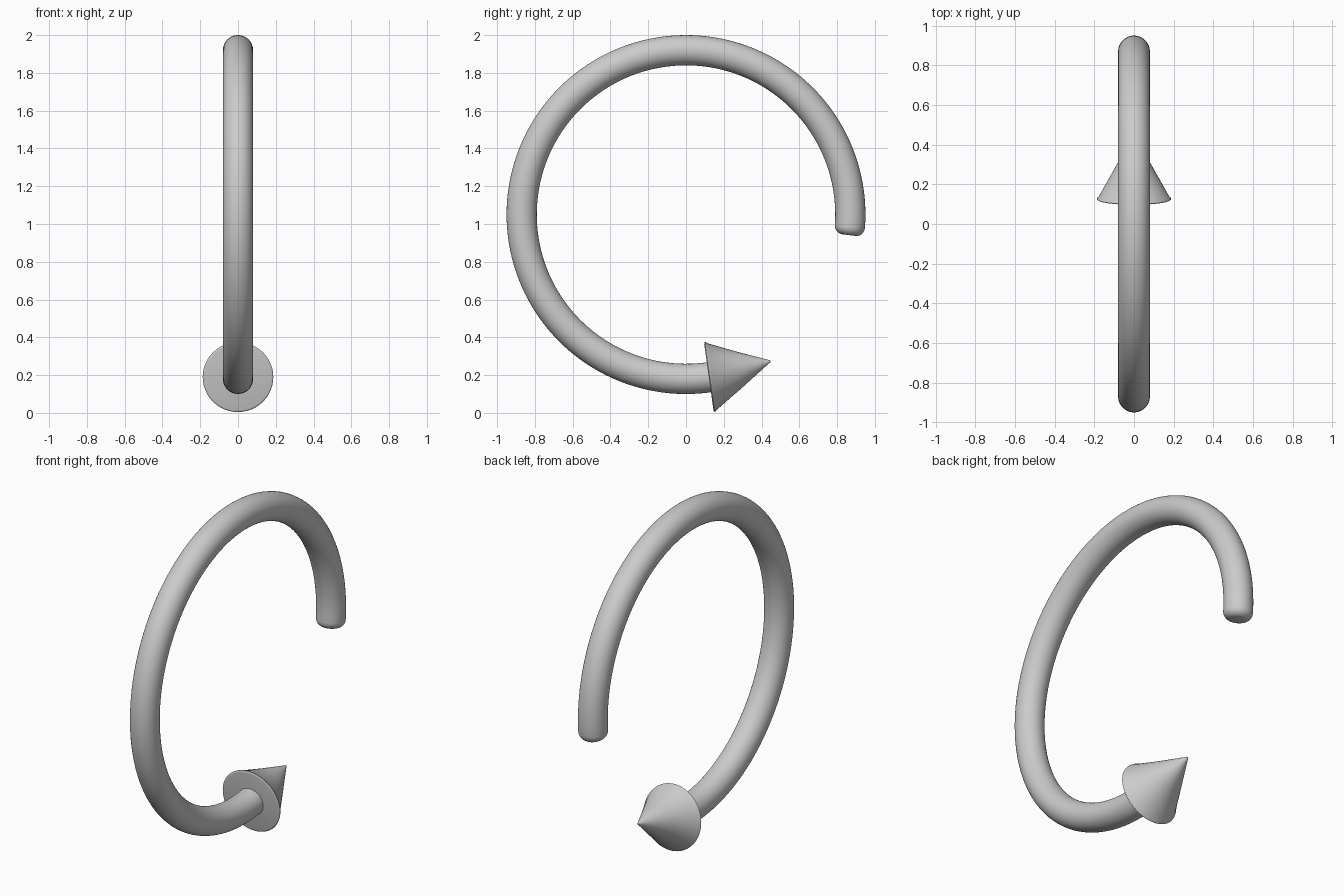
import bpy, bmesh
from math import sin, cos, pi, radians
from mathutils import Vector

if "Cube" in bpy.data.objects:
    bpy.data.objects.remove(bpy.data.objects["Cube"])

R, T, CZ = 0.87, 0.08, 1.05   # ring radius, tube radius, ring centre height
SIDES = 48


def on_ring(a):
    """Point on the ring centreline at angle a in the YZ plane."""
    return Vector((0, R * cos(a), CZ + R * sin(a)))


def loft(name, sections):
    """Skin circular sections (centre, in-plane angle of radial axis, radius)."""
    bm = bmesh.new()
    rings = []
    for c, a, r in sections:
        radial = Vector((0, cos(a), sin(a)))
        rings.append([bm.verts.new(c + radial * (r * cos(t)) + Vector((r * sin(t), 0, 0)))
                      for t in (2 * pi * i / SIDES for i in range(SIDES))])
    for p, q in zip(rings, rings[1:]):
        for i in range(SIDES):
            j = (i + 1) % SIDES
            bm.faces.new((p[i], p[j], q[j], q[i]))
    bm.faces.new(rings[0])
    bm.faces.new(rings[-1])
    bmesh.ops.recalc_face_normals(bm, faces=bm.faces)
    me = bpy.data.meshes.new(name)
    bm.to_mesh(me)
    bm.free()
    ob = bpy.data.objects.new(name, me)
    bpy.context.collection.objects.link(ob)
    bpy.ops.object.select_all(action='DESELECT')
    ob.select_set(True)
    bpy.context.view_layer.objects.active = ob
    bpy.ops.object.shade_smooth_by_angle(angle=radians(35))
    return ob


# Curved shaft with a rounded free end, running over the top to the arrow head
start, end, b = radians(-7.2), radians(279), 0.045
sections = []
for i in range(7):
    t = i / 6 * pi / 2
    a = start + b * (1 - cos(t)) / R
    sections.append((on_ring(a), a, T - b + b * sin(t)))
first = start + b / R
for i in range(1, 121):
    a = first + (end - first) * i / 120
    sections.append((on_ring(a), a, T))
loft("curved_shaft", sections)

# Arrow head: cone leaning along the curve, softened rim and tip
base_a = radians(278)
base, tip = on_ring(base_a), Vector((0, 0.45, 0.275))
profile = [(0.0, 0.176), (0.004, 0.183), (0.014, 0.187), (0.03, 0.185), (0.045, 0.179),
           (0.5, 0.0945), (0.96, 0.0100), (0.985, 0.006), (0.995, 0.002)]
loft("arrow_head", [(base.lerp(tip, f), base_a + radians(6) * f, r) for f, r in profile])
